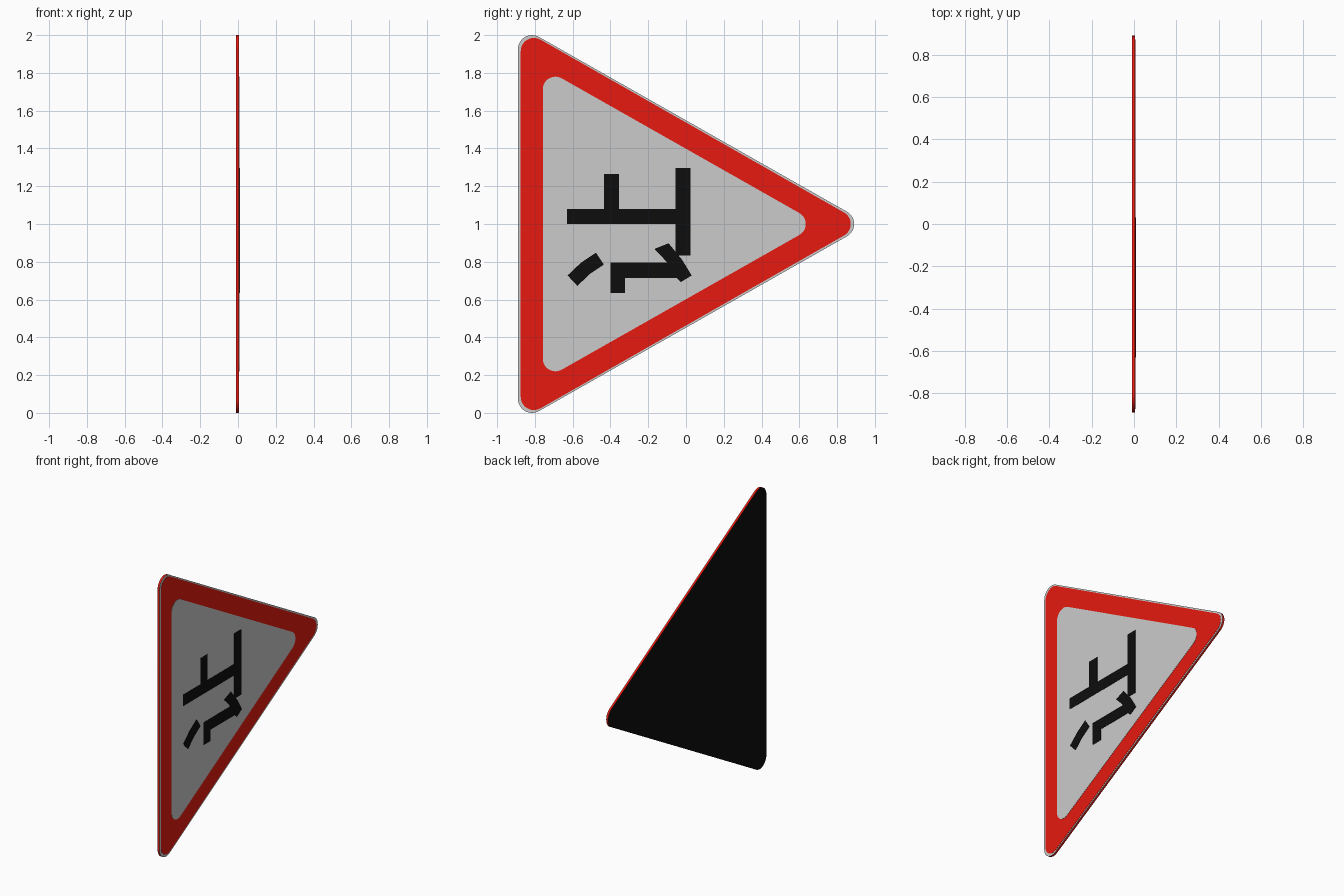
import bpy, bmesh, math

if "Cube" in bpy.data.objects:
    bpy.data.objects.remove(bpy.data.objects["Cube"])


def material(name, rgb):
    m = bpy.data.materials.new(name)
    m.diffuse_color = (*rgb, 1)
    m.use_nodes = True
    m.node_tree.nodes["Principled BSDF"].inputs["Base Color"].default_value = m.diffuse_color
    return m


RED = material("red", (0.8, 0.01, 0.005))
BLACK = material("black", (0.004, 0.004, 0.004))


def rounded_triangle(left, tip, half, r, steps=12):
    """(y, z) outline of a sideways triangle with rounded corners, counter-clockwise."""
    centres = [(left + r, 1 - half + r), (tip - r, 1), (left + r, 1 + half - r)]
    tilt = math.atan2(half - r, tip - left - 2 * r)
    q = math.pi / 2
    arcs = [(-2 * q, -q + tilt), (-q + tilt, q - tilt), (q - tilt, 2 * q)]
    pts = []
    for (cy, cz), (a0, a1) in zip(centres, arcs):
        for i in range(steps + 1):
            a = a0 + (a1 - a0) * i / steps
            pts.append((cy + r * math.cos(a), cz + r * math.sin(a)))
    return pts


def rect(y0, z0, y1, z1):
    return [(y0, z0), (y1, z0), (y1, z1), (y0, z1)]


def prism(name, outline, x0, x1, mats=(), back_slot=0):
    """Extrude a (y, z) outline from x0 to x1."""
    bm = bmesh.new()
    back = [bm.verts.new((x0, y, z)) for y, z in outline]
    front = [bm.verts.new((x1, y, z)) for y, z in outline]
    n = len(outline)
    bm.faces.new(front)
    bm.faces.new(back[::-1]).material_index = back_slot
    for i in range(n):
        j = (i + 1) % n
        bm.faces.new((back[i], back[j], front[j], front[i]))
    bmesh.ops.recalc_face_normals(bm, faces=bm.faces[:])
    me = bpy.data.meshes.new(name)
    bm.to_mesh(me)
    bm.free()
    for m in mats:
        me.materials.append(m)
    ob = bpy.data.objects.new(name, me)
    bpy.context.collection.objects.link(ob)
    bpy.context.view_layer.objects.active = ob
    ob.select_set(True)
    bpy.ops.object.shade_smooth_by_angle(angle=math.radians(30))
    ob.select_set(False)
    return ob


# plate: red edge, black back, with a thin grey face that shows as the rim
outer = rounded_triangle(-0.89, 0.89, 1.0, 0.075)
prism("plate", outer, -0.01, 0.004, (RED, BLACK), 1)
prism("grey_rim", outer, 0.004, 0.005)

# red border and grey centre panel
prism("red_border", rounded_triangle(-0.875, 0.872, 0.985, 0.07), 0.005, 0.0065, (RED,))
prism("centre_panel", rounded_triangle(-0.758, 0.634, 0.78, 0.067), 0.0065, 0.008)

# black symbol strokes
strokes = {
    "upper_bar": rect(-0.63, 1.0, -0.055, 1.08),
    "upper_stub": rect(-0.435, 1.08, -0.355, 1.265),
    "right_post": rect(-0.055, 0.833, 0.023, 1.297),
    "lower_hook": [(-0.40, 0.635), (-0.322, 0.635), (-0.322, 0.715),
                   (-0.05, 0.715), (-0.098, 0.795), (-0.40, 0.795)],
    "hook_head": [(-0.05, 0.715), (-0.027, 0.693), (0.03, 0.727),
                  (-0.02, 0.81), (-0.092, 0.898), (-0.167, 0.868), (-0.098, 0.795)],
    "curved_dash": [(-0.575, 0.672), (-0.51, 0.735), (-0.435, 0.785),
                    (-0.477, 0.848), (-0.556, 0.795), (-0.627, 0.728)],
}
for name, outline in strokes.items():
    prism(name, outline, 0.008, 0.01, (BLACK,))
